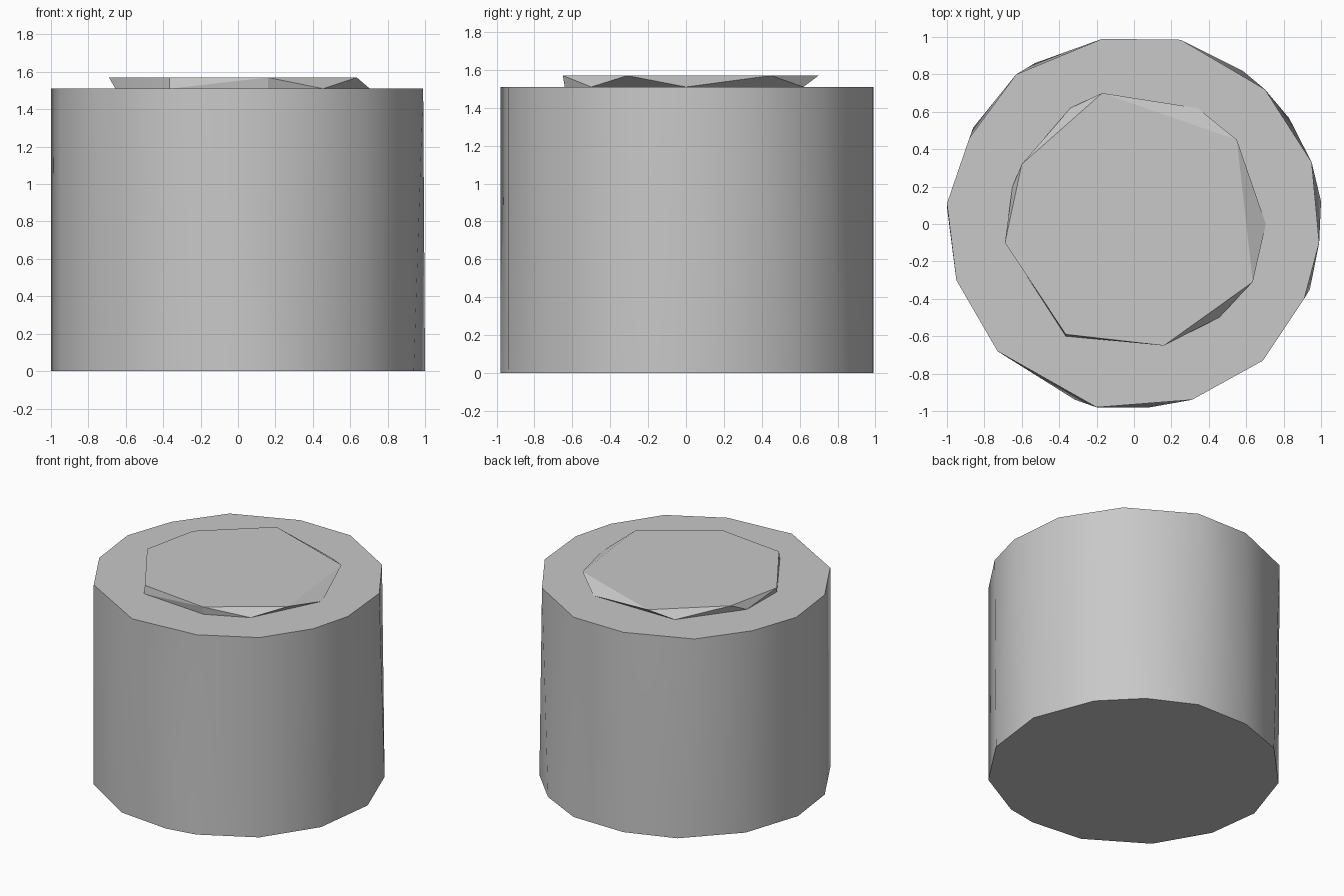
import bpy, bmesh, math

if "Cube" in bpy.data.objects:
    bpy.data.objects.remove(bpy.data.objects["Cube"], do_unlink=True)

grey = bpy.data.materials.new("plain_grey")
grey.use_nodes = True
colour = (0.58, 0.58, 0.58, 1)
grey.diffuse_color = colour
grey.node_tree.nodes["Principled BSDF"].inputs["Base Color"].default_value = colour


def angle(v, start):
    return (math.atan2(v.co.y, v.co.x) - start) % math.tau


def faceted_drum(name, lower, upper, z0, z1, smooth_angle):
    """Join two uneven rings with triangles, taken in order of angle."""
    bm = bmesh.new()
    low = [bm.verts.new((x, y, z0)) for x, y in lower]
    top = [bm.verts.new((x, y, z1)) for x, y in upper]
    bm.faces.new(low[::-1])
    bm.faces.new(top)
    start = math.atan2(lower[0][1], lower[0][0]) - 0.1
    a = [angle(v, start) for v in low] + [angle(low[0], start) + math.tau]
    b = [angle(v, start) for v in top] + [angle(top[0], start) + math.tau]
    i = j = 0
    while i < len(low) or j < len(top):
        p, q = low[i % len(low)], top[j % len(top)]
        if j == len(top) or (i < len(low) and a[i + 1] <= b[j + 1]):
            i += 1
            bm.faces.new((p, low[i % len(low)], q))
        else:
            j += 1
            bm.faces.new((p, top[j % len(top)], q))
    bmesh.ops.recalc_face_normals(bm, faces=bm.faces)
    mesh = bpy.data.meshes.new(name)
    bm.to_mesh(mesh)
    bm.free()
    mesh.materials.append(grey)
    ob = bpy.data.objects.new(name, mesh)
    bpy.context.collection.objects.link(ob)
    bpy.ops.object.select_all(action='DESELECT')
    ob.select_set(True)
    bpy.context.view_layer.objects.active = ob
    bpy.ops.object.shade_smooth_by_angle(angle=math.radians(smooth_angle))
    return ob


# Main drum: both rings run anticlockwise from the front left corner
faceted_drum(
    "drum_body",
    [(-.73, -.68), (-.315, -.94), (.085, -.98), (.31, -.94), (.69, -.73),
     (.94, -.35), (1, .12), (.83, .565), (.58, .82), (.25, .985),
     (-.17, .99), (-.53, .86), (-.86, .515), (-1, .09), (-.95, -.3)],
    [(-.73, -.68), (-.2, -.98), (.31, -.94), (.69, -.73), (.91, -.4),
     (.99, -.1), (.95, .33), (.7, .72), (.25, .985), (-.17, .99),
     (-.63, .8), (-.88, .46), (-1, .11), (-.95, -.3)],
    0, 1.51, 30)

# Low raised cap on top
faceted_drum(
    "raised_cap",
    [(-.365, -.6), (.16, -.64), (.455, -.5), (.705, 0), (.34, .62),
     (-.34, .62), (-.65, .2), (-.655, -.15)],
    [(-.365, -.59), (.16, -.65), (.635, -.31), (.55, .45), (-.17, .7),
     (-.6, .32), (-.69, -.1)],
    1.51, 1.57, 15)
